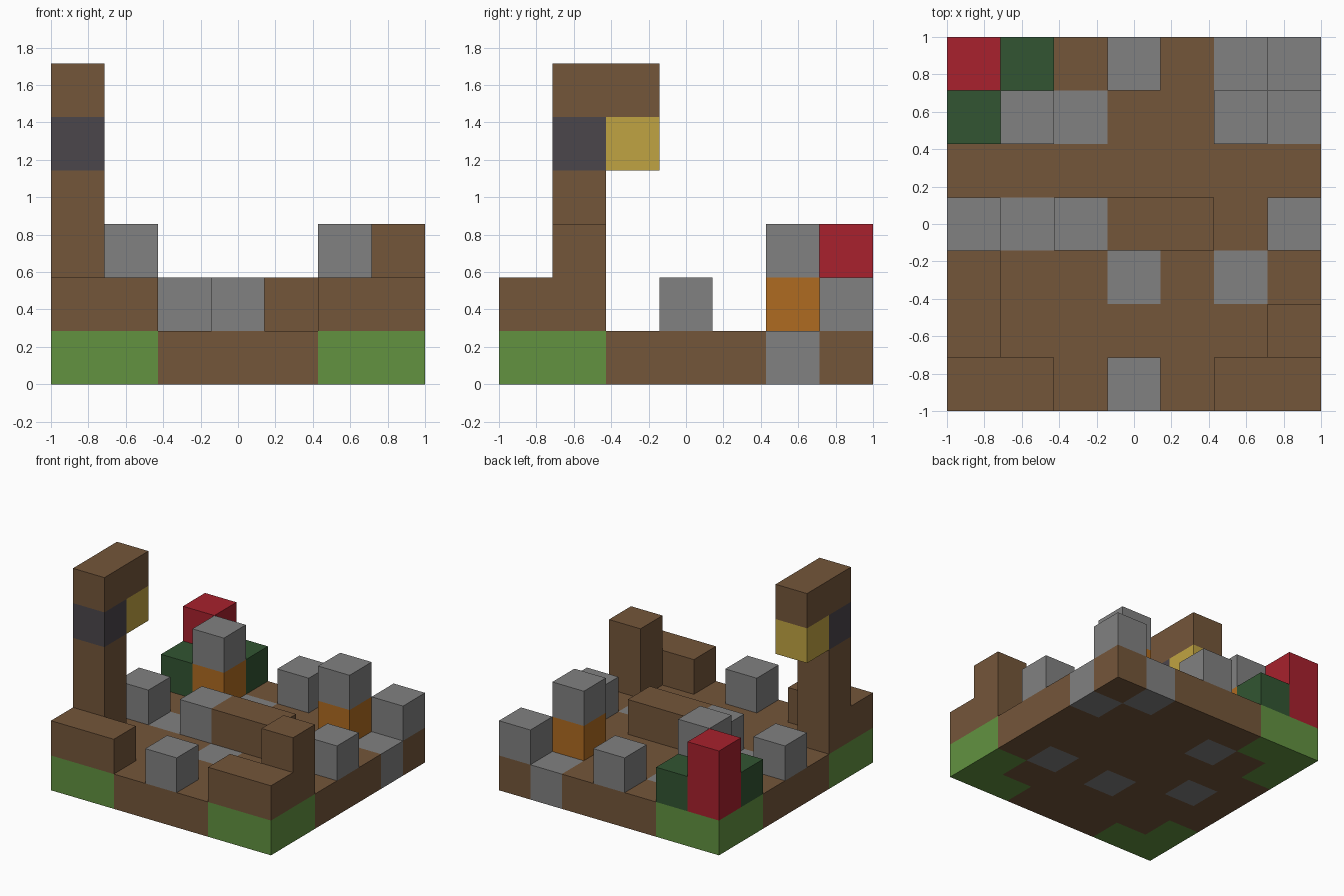
import bpy
import bmesh
from math import floor
from mathutils import Vector

CELLS = 7
U = 2 / CELLS  # edge length of one block

cube = bpy.data.objects.get("Cube")
if cube:
    bpy.data.objects.remove(cube, do_unlink=True)


def make_material(name, rgb):
    """Flat material from 0-255 display values, stored as linear."""
    lin = [((c / 255 + 0.055) / 1.055) ** 2.4 for c in rgb]
    mat = bpy.data.materials.new(name)
    mat.use_nodes = True
    mat.diffuse_color = (*lin, 1)
    bsdf = mat.node_tree.nodes["Principled BSDF"]
    bsdf.inputs["Base Color"].default_value = (*lin, 1)
    bsdf.inputs["Roughness"].default_value = 0.9
    return mat


brown = make_material("brown_wood", (116, 86, 58))
grey = make_material("grey_stone", (129, 129, 129))
grass = make_material("grass_green", (98, 146, 64))
leaf = make_material("dark_leaf_green", (50, 85, 50))
red = make_material("red", (168, 33, 45))
orange = make_material("orange", (175, 107, 33))
yellow = make_material("lamp_yellow", (192, 164, 66))
dark = make_material("dark_iron", (75, 70, 75))


def link(name, bm, *mats):
    bmesh.ops.recalc_face_normals(bm, faces=bm.faces)
    mesh = bpy.data.meshes.new(name)
    bm.to_mesh(mesh)
    bm.free()
    for mat in mats:
        mesh.materials.append(mat)
    obj = bpy.data.objects.new(name, mesh)
    bpy.context.collection.objects.link(obj)
    return obj


def block(name, mat, cell, span=(1, 1, 1)):
    """Box that starts at a grid cell (column, row, level) and spans cells."""
    bm = bmesh.new()
    bmesh.ops.create_cube(bm, size=1)
    size = Vector(span) * U
    low = Vector(cell) * U - Vector((1, 1, 0))
    for v in bm.verts:
        v.co = low + size * 0.5 + v.co * size
    return link(name, bm, mat)


# Base slab: one layer of cells, with stones and grassy corners set in
STONES = {(6, 5), (5, 6), (5, 2), (3, 2), (1, 3), (2, 5)}
GRASS = {(0, 0), (1, 0), (0, 1), (6, 0), (5, 0), (6, 1), (0, 6), (0, 5), (1, 6)}

bm = bmesh.new()
bmesh.ops.create_grid(bm, x_segments=CELLS, y_segments=CELLS, size=1)
top = bmesh.ops.extrude_face_region(bm, geom=bm.faces[:], use_keep_orig=True)
bmesh.ops.translate(bm, vec=(0, 0, U),
                    verts=[g for g in top["geom"] if isinstance(g, bmesh.types.BMVert)])
bmesh.ops.recalc_face_normals(bm, faces=bm.faces)
for f in bm.faces:
    p = f.calc_center_median() - f.normal * U * 0.2
    cell = (floor((p.x + 1) / U), floor((p.y + 1) / U))
    f.material_index = 1 if cell in STONES else 2 if cell in GRASS else 0
link("base_slab", bm, brown, grey, grass)

# Lamp post at the front right, with an arm and a hanging lamp
block("lamp_post_lower", brown, (0, 1, 1), (1, 1, 3))
block("lamp_post_collar", dark, (0, 1, 4))
block("lamp_post_arm", brown, (0, 1, 5), (1, 2, 1))
block("lamp", yellow, (0, 2, 4))

# Low front walls and the left corner post
block("front_wall_right", brown, (0, 0, 1), (2, 1, 1))
block("front_wall_left", brown, (5, 0, 1), (2, 1, 1))
block("corner_post", brown, (6, 1, 1), (1, 1, 2))

# Log in the middle
block("middle_log", brown, (3, 3, 1), (2, 1, 1))

# Loose stones standing on the slab
for n, (i, j) in enumerate([(3, 0), (0, 3), (2, 3), (6, 3), (3, 6), (6, 6)], 1):
    block(f"stone_{n}", grey, (i, j, 1))

# Orange blocks capped with stone
for side, i in (("right", 1), ("left", 5)):
    block(f"orange_block_{side}", orange, (i, 5, 1))
    block(f"orange_block_cap_{side}", grey, (i, 5, 2))

# Red pillar with leafy bushes at the back right corner
block("red_pillar", red, (0, 6, 1), (1, 1, 2))
block("bush_front", leaf, (0, 5, 1))
block("bush_side", leaf, (1, 6, 1))
